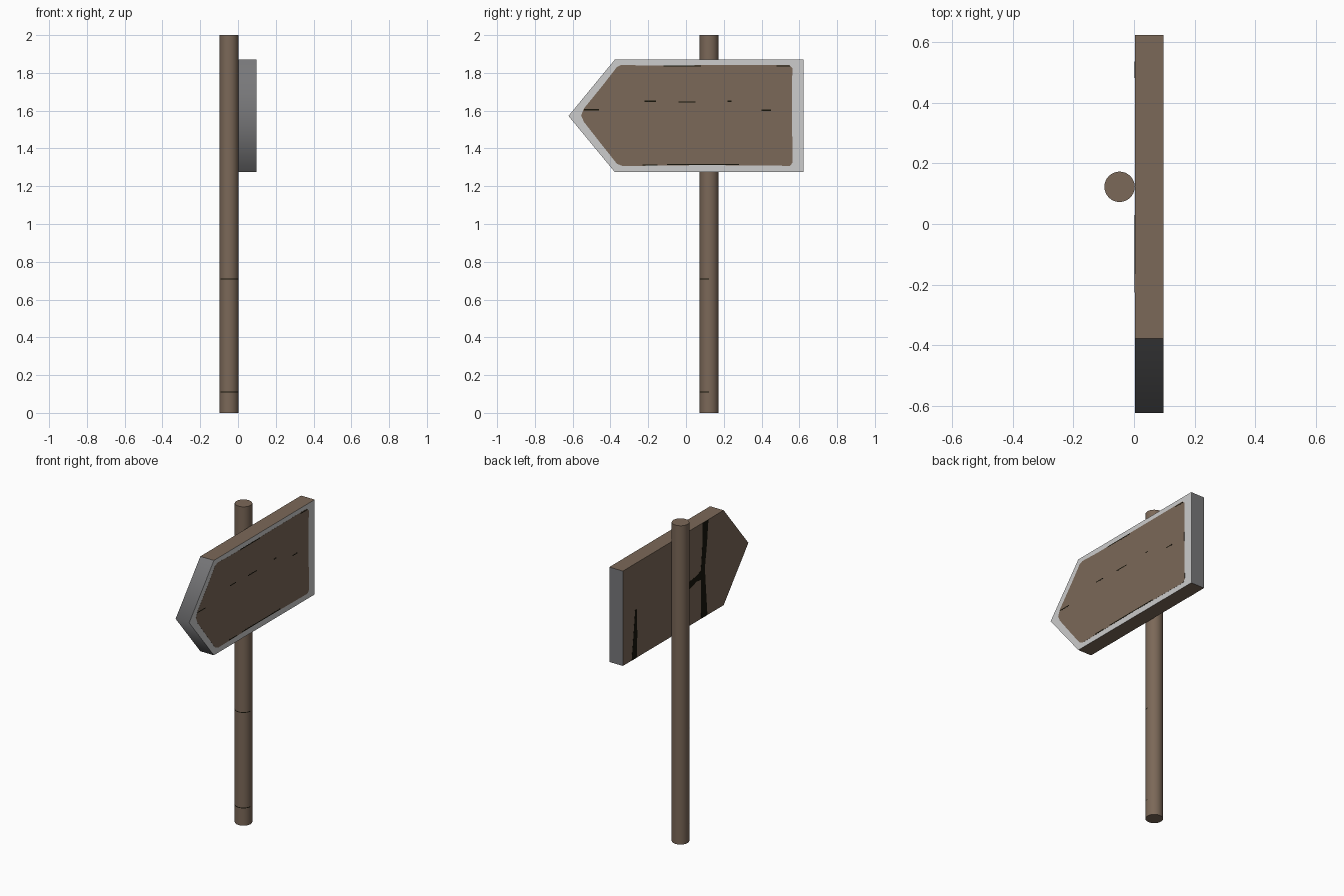
import bpy, bmesh, math

if "Cube" in bpy.data.objects:
    bpy.data.objects.remove(bpy.data.objects["Cube"])


def material(name, hex_colour):
    def lin(c):
        c /= 255
        return c / 12.92 if c <= 0.04045 else ((c + 0.055) / 1.055) ** 2.4
    m = bpy.data.materials.new(name)
    m.diffuse_color = (*[lin((hex_colour >> s) & 255) for s in (16, 8, 0)], 1)
    m.use_nodes = True
    m.node_tree.nodes["Principled BSDF"].inputs["Base Color"].default_value = m.diffuse_color
    return m


WOOD = material("brown wood", 0x7B6858)
BORDER = material("light grey border", 0xCCCCCC)
END = material("mid grey end grain", 0x78787A)
CRACK = material("dark crack", 0x17150B)


def finish(bm, name, mats):
    bmesh.ops.recalc_face_normals(bm, faces=bm.faces)
    mesh = bpy.data.meshes.new(name)
    bm.to_mesh(mesh)
    bm.free()
    for m in mats:
        mesh.materials.append(m)
    obj = bpy.data.objects.new(name, mesh)
    bpy.context.collection.objects.link(obj)
    return obj


def prism(pts, x0, x1, bm=None):
    """Extrude a (y, z) outline along x."""
    bm = bm or bmesh.new()
    face = bm.faces.new([bm.verts.new((x0, y, z)) for y, z in pts])
    ext = bmesh.ops.extrude_face_region(bm, geom=[face], use_keep_orig=True)
    for v in ext["geom"]:
        if isinstance(v, bmesh.types.BMVert):
            v.co.x = x1
    bm.normal_update()
    return bm


# Round post, with thin dark cracks cut in as bands
POST_X, POST_Y, R, N = -0.0475, 0.1225, 0.05, 32
levels = [0, 0.108, 0.113, 0.707, 0.712, 2.0]
bm = bmesh.new()
rings = [[bm.verts.new((POST_X + R * math.cos(2 * math.pi * i / N),
                        POST_Y + R * math.sin(2 * math.pi * i / N), z))
          for i in range(N)] for z in levels]
for k in range(len(levels) - 1):
    for i in range(N):
        j = (i + 1) % N
        f = bm.faces.new((rings[k][i], rings[k][j], rings[k + 1][j], rings[k + 1][i]))
        f.smooth = True
        a = (i + 0.5) / N
        f.material_index = int(k in (1, 3) and a > 0.55)
bm.faces.new(rings[0])
bm.faces.new(rings[-1])
for e in bm.edges:
    if all(abs(v.co.z - levels[0]) < 1e-6 for v in e.verts) or \
       all(abs(v.co.z - levels[-1]) < 1e-6 for v in e.verts):
        e.smooth = False
finish(bm, "post", [WOOD, CRACK])

# Arrow shaped board: grey front border and ends, brown top, bottom and back
X0, X1 = 0.0025, 0.0968
bm = prism([(-0.622, 1.572), (-0.377, 1.87), (0.622, 1.87),
            (0.622, 1.275), (-0.377, 1.275)], X0, X1)
bmesh.ops.recalc_face_normals(bm, faces=bm.faces)
for f in bm.faces:
    f.normal_update()
    f.smooth = True
    if f.normal.x > 0.9:
        f.material_index = 1
    elif abs(f.normal.y) > 0.5:
        f.material_index = 2
for e in bm.edges:
    e.smooth = all(v.co.y < -0.6 for v in e.verts)
finish(bm, "arrow_board", [WOOD, BORDER, END])

# Worn brown panel inside the border
panel = [(-0.555, 1.575), (-0.54, 1.612), (-0.44, 1.735), (-0.365, 1.832),
         (-0.34, 1.843), (-0.2, 1.838), (0.1, 1.841), (0.545, 1.843),
         (0.563, 1.825), (0.56, 1.6), (0.565, 1.325), (0.55, 1.308),
         (0.1, 1.312), (-0.335, 1.307), (-0.365, 1.318), (-0.45, 1.425),
         (-0.54, 1.54)]
finish(prism(panel, X1, X1 + 0.0005), "front_panel", [WOOD])

# Hairline cracks on the front panel: start y, end y, z
bm = bmesh.new()
for ya, yb, z in [(-0.54, -0.46, 1.605), (-0.22, -0.16, 1.65), (-0.04, 0.05, 1.645),
                  (0.22, 0.24, 1.65), (0.4, 0.45, 1.602), (0.48, 0.55, 1.836),
                  (-0.12, 0.08, 1.837), (-0.23, -0.15, 1.313), (-0.1, 0.28, 1.315)]:
    prism([(ya, z - 0.003), (yb, z - 0.003), (yb, z + 0.003), (ya, z + 0.003)],
          X1, X1 + 0.0008, bm)
finish(bm, "front_hairlines", [CRACK])

# Wide cracks on the back of the board
bm = bmesh.new()
long_crack = [(-0.165, 1.87), (-0.225, 1.87), (-0.21, 1.72), (-0.19, 1.58),
              (-0.2, 1.45), (-0.215, 1.275), (-0.155, 1.275), (-0.15, 1.4),
              (-0.15, 1.56), (-0.165, 1.72)]
branch = [(-0.15, 1.575), (-0.1, 1.56), (-0.03, 1.55), (0.03, 1.535),
          (0.03, 1.515), (-0.04, 1.505), (-0.11, 1.525), (-0.15, 1.52)]
short_crack = [(0.535, 1.275), (0.52, 1.4), (0.5, 1.58), (0.485, 1.58),
               (0.48, 1.42), (0.485, 1.275)]
for pts in (long_crack, branch, short_crack):
    prism(pts, X0, X0 - 0.0008, bm)
finish(bm, "back_cracks", [CRACK])
